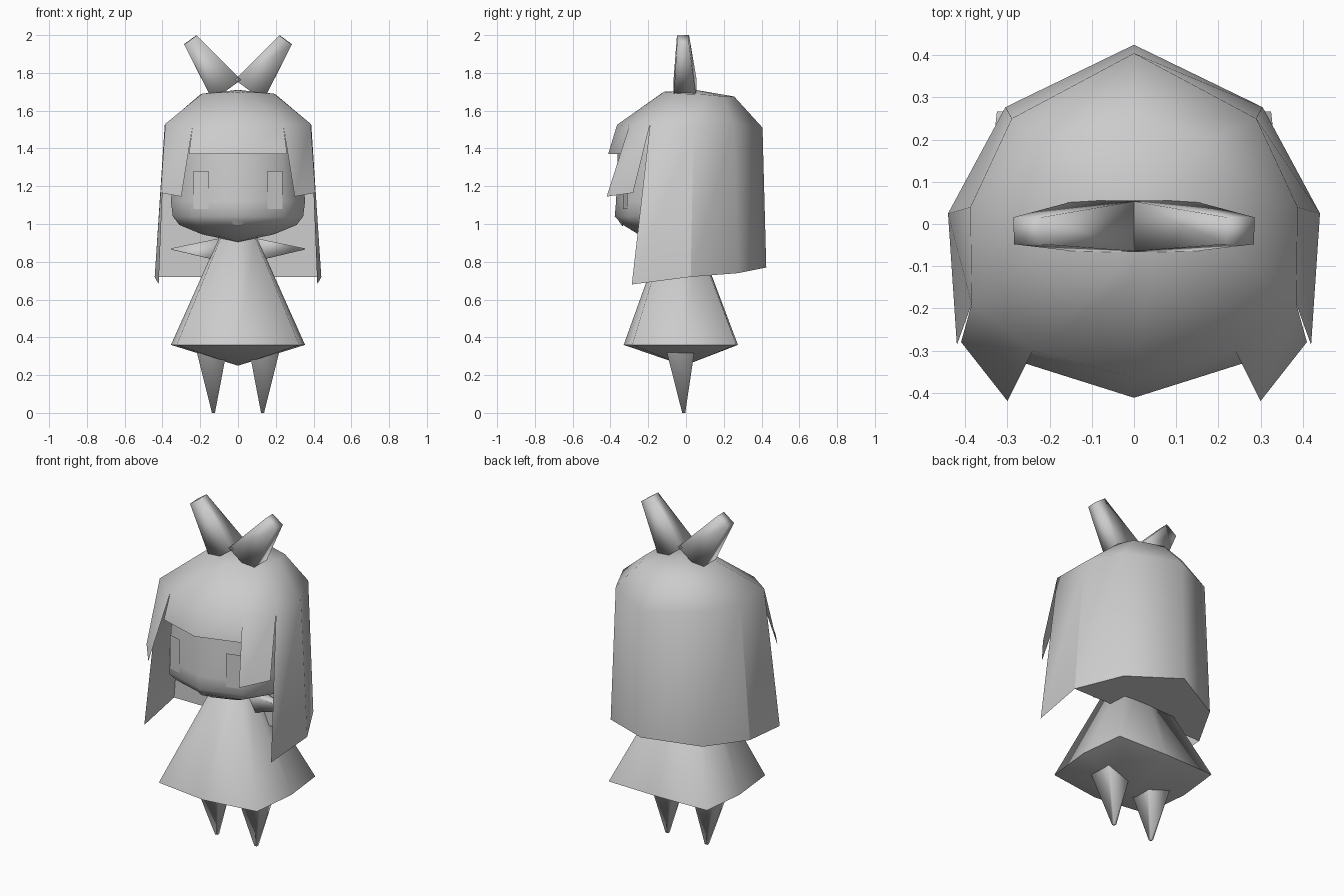
import bpy, math
from mathutils import Vector

if "Cube" in bpy.data.objects:
    bpy.data.objects.remove(bpy.data.objects["Cube"])

grey = bpy.data.materials.new("plain_grey")
grey.diffuse_color = (0.6, 0.6, 0.6, 1)
grey.use_nodes = True
grey.node_tree.nodes["Principled BSDF"].inputs["Base Color"].default_value = grey.diffuse_color


def make(name, verts, faces, angle=40):
    me = bpy.data.meshes.new(name)
    me.from_pydata([tuple(v) for v in verts], [], faces)
    me.materials.append(grey)
    ob = bpy.data.objects.new(name, me)
    bpy.context.collection.objects.link(ob)
    bpy.ops.object.select_all(action='DESELECT')
    ob.select_set(True)
    bpy.context.view_layer.objects.active = ob
    bpy.ops.object.shade_smooth_by_angle(angle=math.radians(angle))
    return ob


def ring(half):
    """Closed outline from half of it (back centre to front centre), going round by +x."""
    return half + [(-x, y, z) for x, y, z in reversed(half) if abs(x) > 1e-6]


def loft(rings, start=None, end=None):
    """Skin between rings of equal size, with optional tips at either end."""
    n = len(rings[0])
    verts = [v for r in rings for v in r]
    faces = []
    for k in range(len(rings) - 1):
        for i in range(n):
            j = (i + 1) % n
            faces.append((k * n + i, k * n + j, (k + 1) * n + j, (k + 1) * n + i))
    for tip, base in ((start, 0), (end, (len(rings) - 1) * n)):
        if tip:
            t = len(verts)
            verts.append(tip)
            for i in range(n):
                j = (i + 1) % n
                f = (t, base + j, base + i)
                faces.append(f if tip is start else f[::-1])
    return verts, faces


def outward(name, verts, faces, angle):
    """Make a closed part with its normals facing out."""
    ob = make(name, verts, faces, 180)
    bpy.ops.object.mode_set(mode='EDIT')
    bpy.ops.mesh.select_all(action='SELECT')
    bpy.ops.mesh.normals_make_consistent(inside=False)
    bpy.ops.object.mode_set(mode='OBJECT')
    bpy.ops.object.shade_smooth_by_angle(angle=math.radians(angle))
    return ob


def limb(name, base, tip, a0, b0, a1, b1):
    """Tapered square limb; a = half width in the xz plane, b = half depth along y."""
    base, tip = Vector(base), Vector(tip)
    d = (tip - base).normalized()
    u = Vector((0, 1, 0)).cross(d).normalized()
    v = d.cross(u)
    corners = ((1, 1), (-1, 1), (-1, -1), (1, -1))
    rings = [[c + u * a * p + v * b * q for p, q in corners]
             for c, a, b in ((base, a0, b0), (tip, a1, b1))]
    verts, faces = loft(rings)
    faces += [(3, 2, 1, 0), (4, 5, 6, 7)]
    return outward(name, verts, faces, 100)


# Hair cap: crown fan, then slope to brow height
crown = ring([(0, .255, 1.675), (.17, .2, 1.675), (.2, .1, 1.685),
              (.19, -.04, 1.69), (.04, -.115, 1.70), (0, -.125, 1.695)])
brow = ring([(0, .405, 1.51), (.29, .25, 1.53), (.388, .04, 1.525),
             (.385, -.19, 1.53), (.24, -.30, 1.52), (0, -.365, 1.525)])
verts, faces = loft([crown, brow], start=(0, .05, 1.71))

# Hanging hair: long back, side panels, short locks, straight fringe
back, back_side, seam = (0, .425, .77), (.305, .277, .74), (.441, .025, .72)
hang = [(back, back_side), (back_side, seam),
        (seam, (.42, -.287, .68)),
        ((.41, -.28, 1.165), (.30, -.42, 1.145)),
        ((.26, -.33, 1.37), (0, -.412, 1.37))]
n = len(crown)
lows = {}
for s in (1, -1):
    for k, (p, q) in enumerate(hang):
        ids = []
        for x, y, z in (p, q):
            key = (max(k, 1), s * x, y, z)
            if key not in lows:
                lows[key] = len(verts)
                verts.append((s * x, y, z))
            ids.append(lows[key])
        a, b = n + (s * k) % n, n + (s * (k + 1)) % n
        f = (a, b, ids[1], ids[0])
        faces.append(f if s > 0 else f[::-1])
make("hair", verts, faces, 75)

# Flat front and underside that close the back hair
under = ring([back, back_side, seam])
make("back_hair_inside", under + [brow[2], brow[-2]],
     [(0, 1, 2, 3, 4), (2, 5, 6, 3)], 30)

# Head with pointed jaw
outline = [(0, .35), (.25, .22), (.335, .04), (.345, -.13), (.24, -.30), (0, -.37)]
levels = [(1.50, .93, .93), (1.37, .97, .98), (1.12, 1.03, 1.0),
          (1.04, 1.0, 1.02), (.995, .9, .9), (.945, .55, .68)]
rings = [ring([(x * sx, y * sy, z) for x, y in outline]) for z, sx, sy in levels]
verts, faces = loft(rings, start=(0, 0, 1.58), end=(0, -.15, .905))
outward("head", verts, faces, 75)

# Eyes and mouth: thin plates on the face
for s, side in ((1, "right"), (-1, "left")):
    pts = [(s * x, -.377 + .285 * x, z)
           for x, z in ((.155, 1.08), (.235, 1.08), (.235, 1.28), (.155, 1.28))]
    make(side + "_eye", pts, [(0, 1, 2, 3) if s > 0 else (3, 2, 1, 0)])
make("mouth", [(-.038, -.344, 1.018), (0, -.358, 1.018), (.038, -.344, 1.018),
               (.018, -.332, .99), (0, -.338, .99), (-.018, -.332, .99)],
     [(0, 5, 4, 1), (1, 4, 3, 2)])

# Dress: flared body with a shallow pointed underside
neck = ring([(0, .06, .93), (.09, .05, .93), (.10, -.03, .93),
             (.09, -.11, .93), (0, -.125, .93)])
hem = ring([(0, .275, .36), (.325, .267, .36), (.355, 0, .36),
            (.325, -.285, .36), (0, -.33, .36)])
verts, faces = loft([neck, hem], start=(0, -.03, .95), end=(0, -.01, .25))
outward("dress", verts, faces, 85)

# Limbs and hair ribbon
for s, side in ((1, "right"), (-1, "left")):
    limb(side + "_arm", (s * .08, -.01, .864), (s * .355, -.01, .868),
         .064, .05, .003, .003)
    limb(side + "_leg", (s * .14, -.03, .36), (s * .13, -.012, 0),
         .086, .08, .008, .008)
    limb(side + "_ribbon", (s * .06, -.005, 1.71), (s * .252, -.016, 1.975),
         .093, .061, .041, .032)
